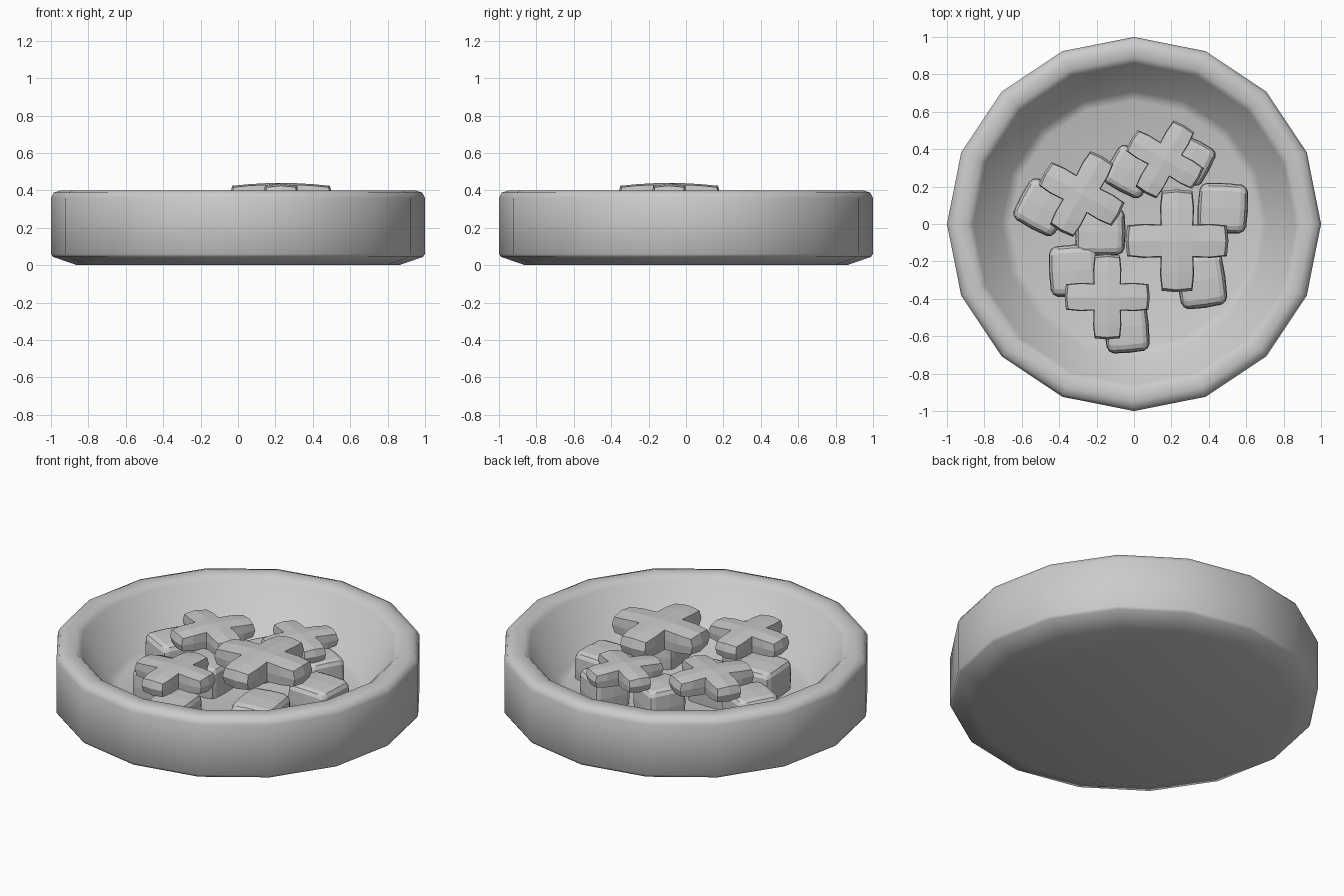
import bpy, bmesh
from math import cos, sin, pi, radians

if "Cube" in bpy.data.objects:
    bpy.data.objects.remove(bpy.data.objects["Cube"])


def make_object(name, bm, smooth=False):
    bmesh.ops.recalc_face_normals(bm, faces=bm.faces)
    mesh = bpy.data.meshes.new(name)
    bm.to_mesh(mesh)
    bm.free()
    for p in mesh.polygons:
        p.use_smooth = smooth
    ob = bpy.data.objects.new(name, mesh)
    bpy.context.collection.objects.link(ob)
    return ob


def cell_solid(name, xs, zs, filled, shape):
    """Outer skin of a block of grid cells, each grid point reshaped by shape()."""
    bm = bmesh.new()
    n, m = len(xs) - 1, len(zs) - 1
    cells = {(i, j, k) for i in range(n) for j in range(n) for k in range(m) if filled(i, j)}
    verts = {}

    def vert(key):
        if key not in verts:
            verts[key] = bm.verts.new(shape(xs[key[0]], xs[key[1]], zs[key[2]]))
        return verts[key]

    for c in cells:
        for axis in range(3):
            a, b = [d for d in range(3) if d != axis]
            for side in (0, 1):
                near = list(c)
                near[axis] += 2 * side - 1
                if tuple(near) in cells:
                    continue
                loop = []
                for da, db in ((0, 0), (1, 0), (1, 1), (0, 1)):
                    q = list(c)
                    q[axis] += side
                    q[a] += da
                    q[b] += db
                    loop.append(vert(tuple(q)))
                bm.faces.new(loop)
    return make_object(name, bm)


def cross(name, x, y, top, length, width, angle):
    L, w = length / 2, width / 2
    mid = (L + w) / 2
    xs = [-L, -mid, -w, 0, w, mid, L]
    h = length * 0.25

    def shape(px, py, pz):
        r = max(abs(px), abs(py))
        taper = 1.04 if abs(r - mid) < 1e-6 else 0.94 if r > mid else 1.0
        if abs(px) > abs(py):
            py *= taper
        elif abs(py) > abs(px):
            px *= taper
        # ends bulge at the middle, top and bottom surfaces are domed
        if r > mid and min(abs(px), abs(py)) > 0.001:
            px, py = (px * 0.97, py) if abs(px) > abs(py) else (px, py * 0.97)
        s = 1.0 if pz == 0 else 0.95
        edge = 1 if min(abs(px), abs(py)) > 0.001 else 0
        dome = 1 - 0.22 * (r / L) ** 2 - 0.12 * edge
        return px * s, py * s, pz * h * dome

    ob = cell_solid(name, xs, [-0.5, 0, 0.5],
                    lambda i, j: i in (2, 3) or j in (2, 3), shape)
    ob.location = (x, y, top - h / 2)
    ob.rotation_euler = (0, 0, radians(angle))


def chunk(name, x, y, top, sx, sy, angle):
    g = [-1, -0.72, 0, 0.72, 1]
    h = 0.22

    def shape(*p):
        s = max(map(abs, p)) / max(sum(abs(c) ** 5 for c in p) ** 0.2, 1e-6)
        return p[0] * s * sx / 2, p[1] * s * sy / 2, p[2] * s * h / 2

    ob = cell_solid(name, g, g, lambda i, j: True, shape)
    ob.location = (x, y, top - h / 2)
    ob.rotation_euler = (0, 0, radians(angle))


# Bowl: sixteen-sided turned profile
profile = [(0.86, 0), (0.99, 0.045), (1, 0.06), (1, 0.36), (0.985, 0.388), (0.95, 0.4),
           (0.89, 0.4), (0.86, 0.375), (0.71, 0.12), (0.66, 0.1)]
bm = bmesh.new()
N = 16
rings = [[bm.verts.new((r * cos(2 * pi * i / N), r * sin(2 * pi * i / N), z))
          for i in range(N)] for r, z in profile]
for lo, hi in zip(rings, rings[1:]):
    for i in range(N):
        bm.faces.new((lo[i], lo[(i + 1) % N], hi[(i + 1) % N], hi[i]))
bm.faces.new(rings[0])
bm.faces.new(rings[-1])
make_object("bowl", bm, True)

# Cross-shaped food pieces: x, y, top, length, arm width, turn
for i, c in enumerate([(0.23, -0.09, 0.44, 0.55, 0.175, 0),
                       (0.165, 0.345, 0.365, 0.42, 0.135, -30),
                       (-0.28, 0.16, 0.375, 0.46, 0.15, -29),
                       (-0.143, -0.39, 0.375, 0.455, 0.145, 0)]):
    cross(f"cross_biscuit_{i + 1}", *c)

# Rounded food chunks on the bowl floor: x, y, top, size x, size y, turn
for i, c in enumerate([(0.475, 0.085, 0.265, 0.27, 0.27, -3),
                       (0.36, -0.30, 0.28, 0.26, 0.30, 8),
                       (-0.04, -0.55, 0.28, 0.24, 0.28, 5),
                       (-0.32, -0.25, 0.28, 0.27, 0.28, 3),
                       (-0.18, -0.04, 0.28, 0.27, 0.26, 0),
                       (-0.49, 0.09, 0.28, 0.26, 0.26, -28),
                       (-0.02, 0.28, 0.28, 0.24, 0.24, -28),
                       (0.30, 0.34, 0.28, 0.23, 0.23, -28)]):
    chunk(f"food_chunk_{i + 1}", *c)
